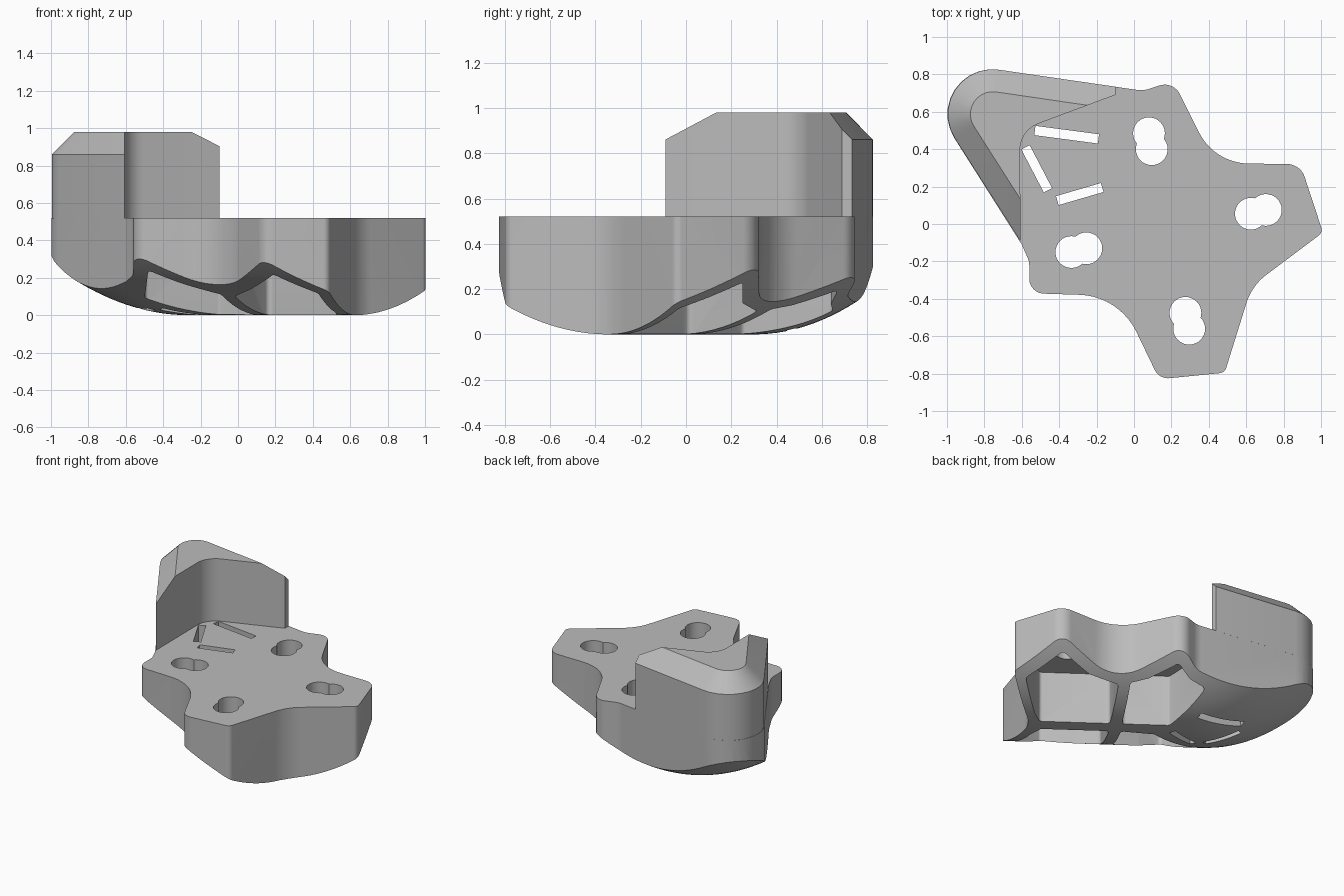
import bpy, bmesh, math
from mathutils import Vector

cube = bpy.data.objects.get("Cube")
if cube:
    bpy.data.objects.remove(cube)

grey = bpy.data.materials.new("mid_grey")
grey.use_nodes = True
grey.diffuse_color = (0.5, 0.5, 0.5, 1)
grey.node_tree.nodes["Principled BSDF"].inputs["Base Color"].default_value = (0.5, 0.5, 0.5, 1)


def rounded(corners, steps=10):
    """Polygon from (x, y, radius) corners, with each corner filleted."""
    pts = []
    for i, (x, y, r) in enumerate(corners):
        p = Vector((x, y))
        if r == 0:
            pts.append(p)
            continue
        a = (Vector(corners[i - 1][:2]) - p).normalized()
        b = (Vector(corners[(i + 1) % len(corners)][:2]) - p).normalized()
        half = a.angle(b) / 2
        centre = p + (a + b).normalized() * r / math.sin(half)
        start = p + a * r / math.tan(half) - centre
        end = p + b * r / math.tan(half) - centre
        sweep = math.atan2(start.x * end.y - start.y * end.x, start.dot(end))
        for k in range(steps + 1):
            t = sweep * k / steps
            c, s = math.cos(t), math.sin(t)
            pts.append(centre + Vector((start.x * c - start.y * s,
                                        start.x * s + start.y * c)))
    return pts


def make_object(name, bm):
    bmesh.ops.recalc_face_normals(bm, faces=bm.faces[:])
    mesh = bpy.data.meshes.new(name)
    bm.to_mesh(mesh)
    bm.free()
    mesh.materials.append(grey)
    obj = bpy.data.objects.new(name, mesh)
    bpy.context.collection.objects.link(obj)
    return obj


def loft(name, levels):
    """Closed solid through a list of (points, height) loops."""
    bm = bmesh.new()
    loops = [[bm.verts.new((p.x, p.y, z)) for p in pts] for pts, z in levels]
    n = len(loops[0])
    for lo, hi in zip(loops, loops[1:]):
        for i in range(n):
            j = (i + 1) % n
            bm.faces.new((lo[i], lo[j], hi[j], hi[i]))
    bm.faces.new(loops[0][::-1])
    bm.faces.new(loops[-1])
    return make_object(name, bm)


def prism(name, pts, low, high):
    return loft(name, [(pts, low), (pts, high)])


def cut(target, cutter):
    cutter.hide_render = True
    mod = target.modifiers.new("cut", "BOOLEAN")
    mod.operation = "DIFFERENCE"
    mod.solver = "EXACT"
    mod.object = cutter
    bpy.context.view_layer.objects.active = target
    bpy.ops.object.modifier_apply(modifier=mod.name)
    bpy.data.objects.remove(cutter)


def circle(x, y, r, n=32):
    return [Vector((x + r * math.cos(i * math.tau / n), y + r * math.sin(i * math.tau / n)))
            for i in range(n)]


# Lobed body outline
outline = rounded([
    (-0.60, -0.11, 0.02), (-0.56, -0.2, 0.1), (-0.56, -0.37, 0.08),
    (-0.08, -0.385, 0.35), (0.135, -0.83, 0.08), (0.485, -0.795, 0.04),
    (0.63, -0.33, 0.3), (1.01, -0.045, 0.04), (0.89, 0.32, 0.1),
    (0.43, 0.325, 0.3), (0.21, 0.765, 0.09), (0.05, 0.712, 0.15),
    (-1.24, 0.90, 0.24)])
body = prism("bracket_body", outline, -0.1, 0.52)

# Four open pockets under the lobes, leaving a spine and a cross rib
POCKETS = [
    [(0.222, 0.012), (0.6, -0.265), (0.68, -0.22), (0.92, -0.03),
     (0.83, 0.25), (0.6, 0.25), (0.40, 0.315)],
    [(0.158, 0.059), (0.345, 0.375), (0.27, 0.47), (0.17, 0.67),
     (0.05, 0.64), (-0.08, 0.65), (-0.1, 0.25)],
    [(0.098, -0.021), (-0.09, -0.34), (-0.3, -0.31), (-0.48, -0.3),
     (-0.5, 0.0), (-0.1, 0.09)],
    [(0.162, -0.069), (0.53, -0.34), (0.52, -0.46), (0.43, -0.73),
     (0.19, -0.75), (0.07, -0.52), (-0.018, -0.37)]]
for corners in POCKETS:
    pts = rounded([(x, y, 0.025) for x, y in corners], 4)
    cut(body, prism("pocket_cutter", pts, -0.3, 0.38))

# Double round mounting holes
HOLES = [((0.08, 0.485), (0.095, 0.4)), ((0.625, 0.055), (0.705, 0.075)),
         ((-0.335, -0.15), (-0.255, -0.13)), ((0.275, -0.475), (0.295, -0.56))]
for pair in HOLES:
    for x, y in pair:
        cut(body, prism("hole_cutter", circle(x, y, 0.085), -0.3, 0.7))

# Straight vent slots in the panel beside the wall
SLOTS = [((-0.53, 0.5), (-0.19, 0.455)), ((-0.58, 0.41), (-0.46, 0.18)),
         ((-0.41, 0.125), (-0.17, 0.195))]
for a, b in SLOTS:
    a, b = Vector(a), Vector(b)
    d = (b - a).normalized()
    side = Vector((-d.y, d.x)) * 0.025
    cut(body, prism("slot_cutter", [a - side, b - side, b + side, a + side], -0.3, 0.7))


# Curved underside: a shallow trough shape that rises towards the wall end
def underside(x, y):
    u, v = (x + y) / math.sqrt(2), (x - y) / math.sqrt(2)
    return 0.62 * (u - 0.09 - 0.16 * v) ** 2 + 0.58 * max(0, -v - 0.4) ** 2


bm = bmesh.new()
bmesh.ops.create_grid(bm, x_segments=56, y_segments=56, size=1.117)
base = bmesh.ops.extrude_face_region(bm, geom=bm.faces[:])["geom"]
low = {e for e in base if isinstance(e, bmesh.types.BMVert)}
for v in bm.verts:
    v.co.z = -0.6 if v in low else underside(v.co.x, v.co.y)
cut(body, make_object("underside_cutter", bm))

# Tall corner wall with a chamfered outer top edge
outer = rounded([(-1.24, 0.90, 0.24), (-0.45, -0.337, 0), (0.3, 0.676, 0)])
inner = rounded([(-0.997, 0.744, 0.12), (-0.349, -0.272, 0), (0.283, 0.557, 0)])
wall = loft("corner_wall", [(outer, 0.519), (outer, 0.86), (inner, 0.98)])
hollow = rounded([(-0.603, -0.8, 0), (-0.61, 0.5, 0.15), (-0.1, 0.69, 0),
                  (-0.1, 1.2, 0), (1.2, 1.2, 0), (1.2, -0.8, 0)])
cut(wall, prism("wall_cutter", hollow, 0.3, 1.3))

# Smooth shading with crisp edges
for obj in (body, wall):
    bpy.ops.object.select_all(action="DESELECT")
    obj.select_set(True)
    bpy.context.view_layer.objects.active = obj
    bpy.ops.object.shade_smooth_by_angle(angle=math.radians(30))
